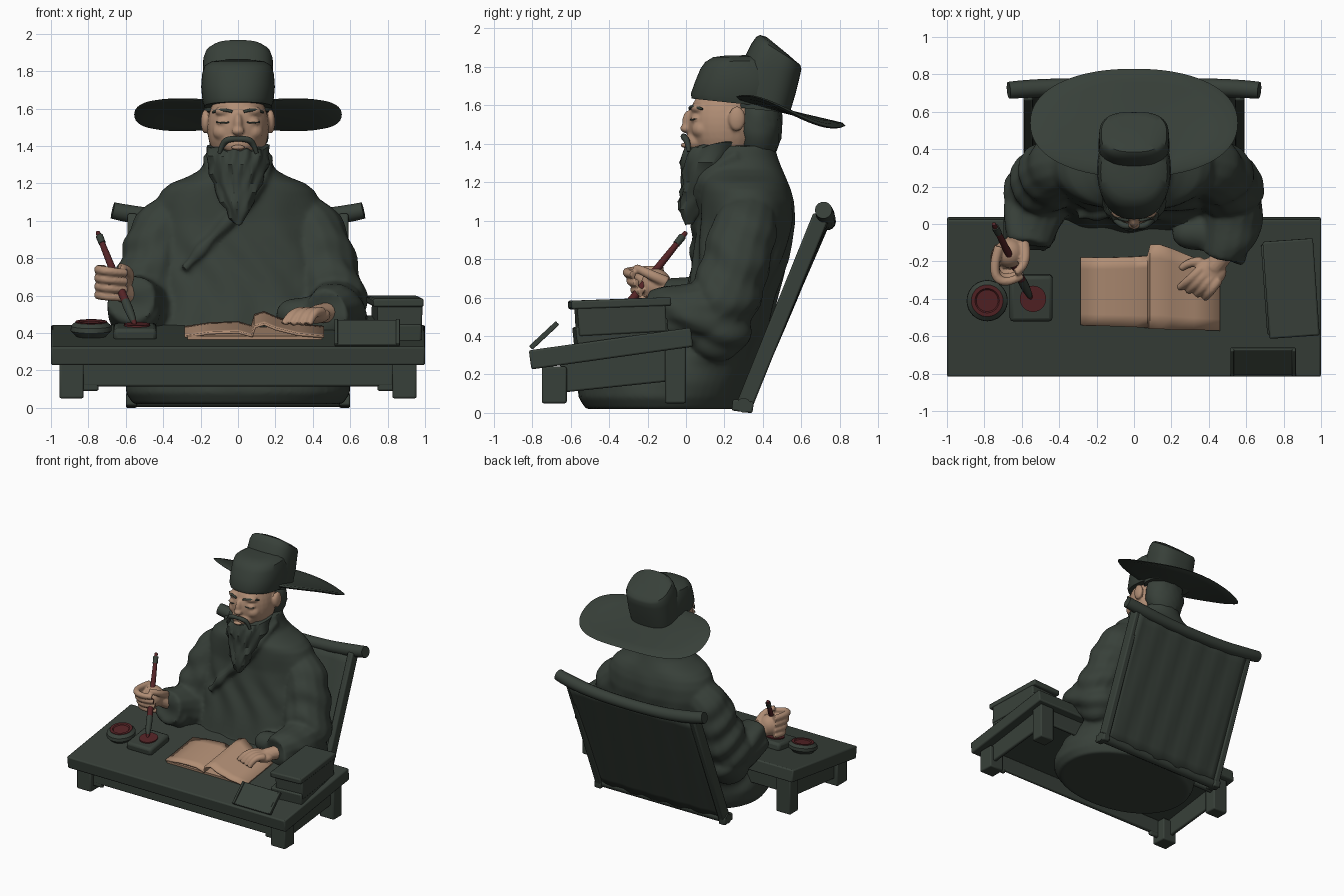
import bpy, bmesh
from math import sin, cos, pi, radians
from mathutils import Matrix, Vector, Euler

cube = bpy.data.objects.get("Cube")
if cube:
    bpy.data.objects.remove(cube)


def material(name, r, g, b):
    m = bpy.data.materials.new(name)
    m.use_nodes = True
    m.diffuse_color = (r, g, b, 1)
    m.node_tree.nodes["Principled BSDF"].inputs["Base Color"].default_value = (r, g, b, 1)
    return m


GREEN = material("dark green", .039, .051, .041)
SKIN = material("skin", .43, .265, .175)
PAPER = material("paper", .44, .27, .175)
RED = material("ink red", .09, .017, .019)


def paint(ob, mat):
    ob.data.materials.clear()
    ob.data.materials.append(mat)
    return ob


def finish(name, bm, mat):
    bmesh.ops.recalc_face_normals(bm, faces=bm.faces)
    me = bpy.data.meshes.new(name)
    bm.to_mesh(me)
    bm.free()
    ob = bpy.data.objects.new(name, me)
    bpy.context.collection.objects.link(ob)
    return paint(ob, mat)


def box(name, loc, size, mat=GREEN, tilt=0, turn=0, bevel=.01):
    bm = bmesh.new()
    rot = Euler((radians(tilt), 0, radians(turn)))
    bmesh.ops.create_cube(bm, size=1, matrix=Matrix.LocRotScale(Vector(loc), rot, Vector(size)))
    ob = finish(name, bm, mat)
    if bevel:
        mod = ob.modifiers.new("soft edges", "BEVEL")
        mod.width, mod.segments = bevel, 2
    return ob


def ball(name, loc, radii, mat=SKIN):
    bm = bmesh.new()
    bmesh.ops.create_uvsphere(bm, u_segments=28, v_segments=18, radius=1,
                              matrix=Matrix.LocRotScale(Vector(loc), None, Vector(radii)))
    return finish(name, bm, mat)


def loft(name, rings, mat=GREEN, n=56, p=2.0, cx=0):
    """Rings are (half width, front y, front z, back y, back z)."""
    bm, rows = bmesh.new(), []
    power = lambda v: (1 if v > 0 else -1) * abs(v) ** (2 / p)
    for rx, yf, zf, yb, zb in rings:
        row = []
        for i in range(n):
            a = 2 * pi * i / n
            t = (1 + power(sin(a))) / 2
            row.append(bm.verts.new((cx + rx * power(cos(a)), yf + (yb - yf) * t, zf + (zb - zf) * t)))
        rows.append(row)
    for a, b in zip(rows, rows[1:]):
        for i in range(n):
            j = (i + 1) % n
            bm.faces.new((a[i], a[j], b[j], b[i]))
    bm.faces.new(rows[0])
    bm.faces.new(rows[-1])
    return finish(name, bm, mat)


def tube(name, pts, mat=GREEN):
    """Round tube through (x, y, z, radius) points."""
    cu = bpy.data.curves.new(name, "CURVE")
    cu.dimensions, cu.bevel_depth, cu.bevel_resolution = "3D", 1, 5
    cu.use_fill_caps, cu.resolution_u = True, 8
    sp = cu.splines.new("NURBS")
    sp.points.add(len(pts) - 1)
    for q, (x, y, z, r) in zip(sp.points, pts):
        q.co, q.radius = (x, y, z, 1), r
    sp.use_endpoint_u, sp.order_u = True, min(3, len(pts))
    ob = bpy.data.objects.new(name, cu)
    bpy.context.collection.objects.link(ob)
    select([ob])
    bpy.ops.object.convert(target="MESH")
    return paint(bpy.context.view_layer.objects.active, mat)


def select(obs):
    bpy.ops.object.select_all(action="DESELECT")
    for ob in obs:
        ob.select_set(True)
    bpy.context.view_layer.objects.active = obs[0]


def fuse(name, obs, mat, voxel, rounds):
    select(obs)
    bpy.ops.object.join()
    ob = obs[0]
    ob.name = name
    mod = ob.modifiers.new("fuse", "REMESH")
    mod.mode, mod.voxel_size = "VOXEL", voxel
    bpy.ops.object.modifier_apply(modifier=mod.name)
    mod = ob.modifiers.new("relax", "SMOOTH")
    mod.factor, mod.iterations = .5, rounds
    bpy.ops.object.modifier_apply(modifier=mod.name)
    return paint(ob, mat)


def ripple(ob, rule):
    moves = [v.normal * rule(v.co) for v in ob.data.vertices]
    for v, d in zip(ob.data.vertices, moves):
        v.co += d


def sheet(name, rows, mat, thick):
    bm = bmesh.new()
    grid = [[bm.verts.new(c) for c in row] for row in rows]
    for a, b in zip(grid, grid[1:]):
        for i in range(len(a) - 1):
            bm.faces.new((a[i], a[i + 1], b[i + 1], b[i]))
    ob = finish(name, bm, mat)
    mod = ob.modifiers.new("thickness", "SOLIDIFY")
    mod.thickness, mod.offset = thick, 0


def desk_z(y):
    return .327 + (y + .81) * .14


# Desk, sloping towards the front
box("desk_top", (0, -.39, .335), (2, .85, .1), tilt=8)
box("front_apron", (0, -.7, .18), (1.66, .03, .13))
box("back_apron", (0, -.04, .29), (1.66, .03, .16))
for side, s in (("left", 1), ("right", -1)):
    box(side + "_front_leg", (s * .89, -.685, .145), (.13, .13, .19))
    box(side + "_back_leg", (s * .89, -.055, .23), (.13, .11, .36))
    box(side + "_apron", (s * .91, -.37, .22), (.03, .56, .17), tilt=6)
    box(side + "_bracket", (s * .79, -.7, .14), (.09, .028, .1))

# Things on the desk
box("box_base", (.83, -.34, .42), (.27, .48, .1), tilt=6, turn=4)
box("box_body", (.85, -.34, .49), (.24, .46, .16), tilt=3, turn=4)
box("box_lid", (.84, -.345, .57), (.27, .52, .045), tilt=2, turn=4)
box("tablet", (.69, -.735, .4), (.35, .19, .018), tilt=43, bevel=.005)
for s in (-1, 1):
    box("tablet_rim", (.69 + s * .165, -.741, .406), (.02, .19, .018), tilt=43, bevel=.004)


def dish(name, x, y, steps, mat):
    loft(name, [(r, y - r, desk_z(y - r) + h, y + r, desk_z(y + r) + h) for r, h in steps],
         mat, n=40, cx=x)


dish("ink_pot", -.785, -.41, [(.08, 0), (.11, .03), (.108, .055), (.085, .075), (.078, .07)], GREEN)
dish("pot_ink", -.785, -.41, [(.085, .07), (.085, .079), (.065, .079), (.058, .072)], RED)
box("ink_stone", (-.55, -.395, .405), (.23, .25, .07), tilt=8, bevel=.02)
dish("stone_ink", -.54, -.4, [(.07, .05), (.07, .064), (.05, .064)], RED)

# Open book: x, lift above the desk, front y, back y
pages = [(-.285, .015, -.54, -.18), (-.15, .035, -.545, -.18), (0, .04, -.55, -.175), (.075, .02, -.555, -.17),
         (.09, .07, -.56, -.11), (.14, .085, -.56, -.11), (.2, .06, -.565, -.13), (.32, .03, -.565, -.18),
         (.46, .018, -.57, -.2)]
sheet("open_book", [[(x, yf + (yb - yf) * k / 6, desk_z(yf + (yb - yf) * k / 6) + h) for k in range(7)]
                    for x, h, yf, yb in pages], PAPER, .014)
box("page_block", (.09, -.37, .397), (.72, .35, .02), PAPER, tilt=8, bevel=0)

# Chair back with rails
panel = [[(x / 10 * .56, .30 + .42 * k / 12 + .012 * (1 - (x / 10) ** 2) + .006 * sin(x * 1.7 + k * .3),
           .03 + .98 * k / 12) for x in range(-10, 11)] for k in range(13)]
sheet("chair_panel", panel, GREEN, .04)
tube("chair_top_rail", [(-.67, .715, 1.055, .045), (-.56, .725, 1.03, .05), (-.25, .735, .995, .045),
                        (.25, .735, .995, .045), (.56, .725, 1.03, .05), (.67, .715, 1.055, .045)])
tube("chair_bottom_rail", [(-.6, .3, .04, .038), (.6, .3, .04, .038)])
for s in (-1, 1):
    box("chair_side_rail", (s * .565, .5, .525), (.05, .085, 1.08), tilt=-22)
    box("chair_foot", (s * .57, .295, .035), (.06, .11, .06), tilt=-8)

# Robe: body, sleeves and crossed collar fused together
outline = [(.02, .56, -.52, .29), (.08, .6, -.56, .31), (.16, .6, -.56, .34), (.24, .57, -.5, .37),
           (.32, .54, -.25, .39), (.42, .53, -.04, .43), (.6, .51, 0, .47), (.8, .49, .04, .53), (1.0, .46, .07, .565),
           (1.1, .44, .07, .56), (1.16, .41, .07, .545), (1.2, .36, .07, .53), (1.235, .27, .08, .515),
           (1.27, .205, .09, .5), (1.32, .175, .09, .48), (1.39, .155, .13, .46)]
parts = [loft("robe", [(w, a, z, b, z) for z, w, a, b in outline], p=2.15)]
for s, end in ((-1, [(-.55, .02, .56, .165), (-.57, -.11, .585, .13)]),
               (1, [(.53, 0, .53, .16), (.47, -.18, .51, .12)])):
    parts.append(tube("sleeve", [(s * .28, .33, 1.03, .14), (s * .4, .31, .97, .175), (s * .45, .26, .78, .18),
                                 (s * .51, .19, .56, .185), (s * .51, .12, .51, .18)] + end))
    parts.append(ball("sleeve_drape", (s * .5, .17, .45), (.165, .17, .18)))
parts.append(ball("right_sleeve_hang", (-.5, -.05, .52), (.09, .08, .1)))
parts.append(ball("left_sleeve_hang", (.38, -.05, .5), (.17, .1, .1)))
parts.append(tube("collar", [(.16, .27, 1.34, .03), (.15, .09, 1.25, .034), (.05, .05, 1.1, .034),
                             (-.1, .06, .95, .032), (-.29, .045, .74, .028)]))
parts.append(tube("collar", [(-.16, .27, 1.34, .03), (-.15, .09, 1.25, .034), (-.02, .05, 1.08, .032)]))
robe = fuse("robe", parts, GREEN, .014, 4)


def folds(c):
    low = min(1, max(0, (c.z - .08) * 4)) * min(1, max(0, (1.2 - c.z) * 3))
    arm = min(1, (c.x / .55) ** 4)
    return low * (.010 * arm * sin(30 * c.z + 16 * c.y + 3 * sin(9 * c.x))
                  + .008 * (1 - arm) * sin(26 * c.x + 7 * c.z + 2 * sin(8 * c.z)))


ripple(robe, folds)

# Head
face = [ball("head", (0, .2, 1.5), (.165, .19, .22)), ball("nose", (0, .02, 1.515), (.026, .04, .062)),
        ball("nose_tip", (0, -.002, 1.48), (.034, .028, .024)), ball("muzzle", (0, .055, 1.41), (.085, .06, .055))]
for s in (-1, 1):
    face += [ball("cheek", (s * .075, .085, 1.475), (.06, .055, .05)),
             ball("eyelid", (s * .075, .054, 1.53), (.042, .03, .022)),
             ball("brow", (s * .065, .07, 1.585), (.06, .045, .03)),
             ball("ear", (s * .175, .265, 1.53), (.024, .045, .065))]
    tube("eyebrow", [(s * .03, .02, 1.582, .007), (s * .085, .02, 1.603, .011), (s * .135, .085, 1.58, .006)])
    tube("closed_eye", [(s * .04, .026, 1.528, .004), (s * .075, .017, 1.52, .004), (s * .115, .046, 1.528, .004)])
    tube("moustache", [(0, -.012, 1.437, .014), (s * .05, -.014, 1.44, .018), (s * .085, .01, 1.41, .016),
                       (s * .1, .015, 1.36, .01)])
fuse("head", face, SKIN, .009, 4)
ball("lower_lip", (0, -.008, 1.392), (.035, .018, .013))
hair = ball("hair", (0, .375, 1.5), (.168, .125, .21), GREEN)
ripple(hair, lambda c: .005 * sin(70 * c.x + 8 * sin(9 * c.z)))

# Beard with wavy strands
beard = loft("beard", [(.02, .0, .985, .03, .985), (.042, -.025, 1.015, .06, 1.015), (.068, -.035, 1.06, .09, 1.06),
                       (.09, -.035, 1.1, .12, 1.1), (.112, -.028, 1.15, .16, 1.15), (.132, -.018, 1.2, .2, 1.2),
                       (.148, -.022, 1.25, .23, 1.25), (.16, -.028, 1.3, .27, 1.31), (.165, -.02, 1.34, .31, 1.36),
                       (.162, -.002, 1.375, .33, 1.42), (.13, .04, 1.385, .33, 1.44)], n=120)
ripple(beard, lambda c: .008 * sin(95 * c.x + 3 * sin(22 * c.z)) + .005 * sin(60 * c.z + 30 * c.x))

# Hat: front cap, taller back crown and sloping brim
loft("hat_cap", [(.18, .03, 1.635, .5, 1.585), (.19, .025, 1.66, .52, 1.62), (.197, .05, 1.73, .53, 1.7),
                 (.192, .075, 1.79, .5, 1.78), (.178, .1, 1.825, .46, 1.835), (.14, .14, 1.85, .42, 1.855),
                 (.07, .2, 1.858, .36, 1.862)], p=2.3)
loft("hat_crown", [(.18, .26, 1.59, .54, 1.56), (.19, .27, 1.72, .57, 1.66), (.188, .3, 1.84, .592, 1.75),
                   (.186, .34, 1.92, .6, 1.79), (.175, .365, 1.955, .595, 1.81), (.15, .385, 1.966, .57, 1.83),
                   (.08, .42, 1.955, .53, 1.865)], p=2.7)
brim_rings = []
for h, sizes in ((-.012, (.25, .5, .75, .94)), (0, (1,)), (.012, (.94, .75, .5, .25))):
    brim_rings += [(.555 * k, .54 - .29 * k, 1.562 + .078 * k + h, .54 + .29 * k, 1.562 - .068 * k + h) for k in sizes]
brim = loft("hat_brim", brim_rings, p=2.2, n=72)
for v in brim.data.vertices:
    v.co.z -= .8 * (v.co.y - .54) * v.co.x ** 2

# Writing brush
tube("brush_handle", [(-.75, 0, .94, .011), (-.745, -.01, .925, .018), (-.6, -.3, .565, .022)], RED)
tube("brush_collar", [(-.741, -.018, .918, .02), (-.725, -.05, .878, .019)])
tube("brush_bristles", [(-.602, -.296, .57, .023), (-.575, -.35, .505, .027), (-.557, -.386, .458, .014)])
tube("brush_tip", [(-.558, -.384, .462, .015), (-.547, -.405, .43, .004)], RED)

# Right hand around the brush
fist = [ball("palm", (-.665, -.155, .665), (.08, .08, .085)),
        tube("wrist", [(-.57, -.04, .59, .06), (-.65, -.13, .65, .06)]),
        tube("thumb", [(-.59, -.1, .68, .03), (-.56, -.22, .735, .026), (-.635, -.26, .755, .02)])]
for i in range(4):
    z, out = .74 - .045 * i, .02 * (1.5 - i)
    fist.append(tube("finger", [(-.72, -.12, z, .026), (-.765, -.22 - out, z, .025), (-.69, -.3 - out, z - .01, .024),
                                (-.595, -.245 - out, z - .02, .019)]))
fuse("right_hand", fist, SKIN, .008, 2)

# Left hand resting on the page
flat = [ball("palm", (.41, -.255, .495), (.085, .075, .045)),
        tube("wrist", [(.48, -.16, .51, .055), (.42, -.24, .5, .05)]),
        tube("thumb", [(.36, -.2, .495, .027), (.29, -.2, .48, .024), (.25, -.24, .455, .018)])]
for i in range(4):
    flat.append(tube("finger", [(.36 + .03 * i, -.24 - .02 * i, .51, .027), (.295 + .037 * i, -.3 - .022 * i, .53, .025),
                                (.245 + .045 * i, -.34 - .018 * i, .445, .019)]))
fuse("left_hand", flat, SKIN, .008, 2)

# Smooth shading with sharp edges kept
select([o for o in bpy.context.scene.objects if o.type == "MESH"])
bpy.ops.object.shade_smooth_by_angle(angle=radians(40))
